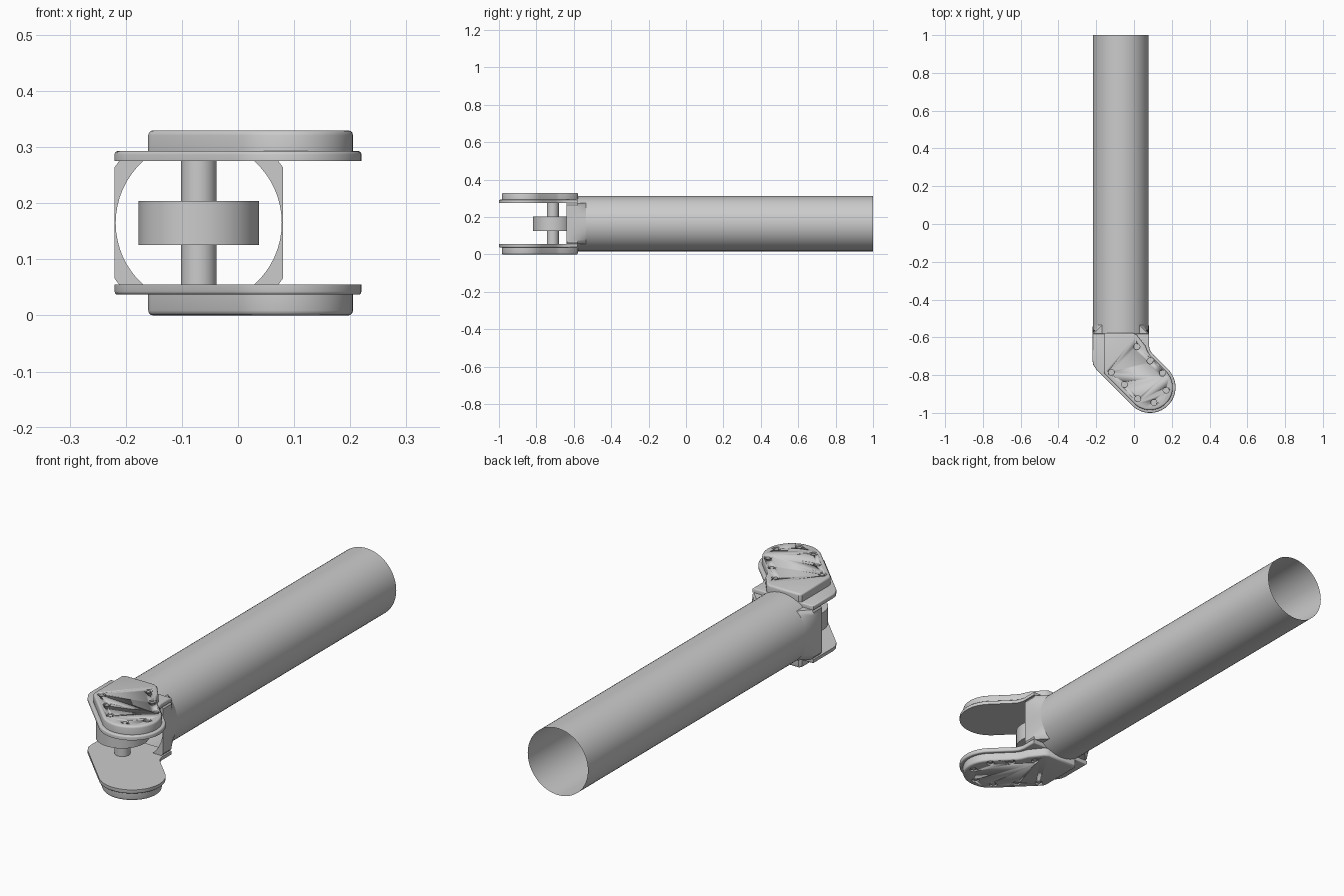
import bpy, bmesh
from math import sin, cos, pi, radians, asin
from mathutils import Matrix, Vector

if "Cube" in bpy.data.objects:
    bpy.data.objects.remove(bpy.data.objects["Cube"])

MID = 0.165                      # mid height of the whole arm
TUBE_X, TUBE_R = -0.07, 0.148
GAP = 0.11                       # half the clear height between the plates
BACK, MOUTH = -0.58, -0.64       # rear and front of the collar
TIP = Vector((0.085, -0.865))    # centre of the rounded fork end


def finish(name, bm, angle=35):
    bmesh.ops.recalc_face_normals(bm, faces=bm.faces)
    mesh = bpy.data.meshes.new(name)
    bm.to_mesh(mesh)
    bm.free()
    obj = bpy.data.objects.new(name, mesh)
    bpy.context.collection.objects.link(obj)
    bpy.ops.object.select_all(action='DESELECT')
    obj.select_set(True)
    bpy.context.view_layer.objects.active = obj
    bpy.ops.object.shade_smooth_by_angle(angle=radians(angle))
    return obj


def cylinder(bm, loc, radius, depth, sides, caps=True, turn=Matrix()):
    bmesh.ops.create_cone(bm, cap_ends=caps, segments=sides, radius1=radius, radius2=radius,
                          depth=depth, matrix=Matrix.Translation(loc) @ turn)


def arc(centre, radius, start, end, steps):
    angles = [start + (end - start) * i / steps for i in range(steps + 1)]
    return [(centre[0] + radius * cos(a), centre[1] + radius * sin(a)) for a in angles]


def slab(name, outline, inner, outer, side, bevel):
    """Extruded outline whose outward-facing rim is rounded."""
    bm = bmesh.new()
    base = bm.faces.new([bm.verts.new((x, y, MID + side * inner)) for x, y in outline])
    ext = bmesh.ops.extrude_face_region(bm, geom=[base], use_keep_orig=True)["geom"]
    verts = [g for g in ext if isinstance(g, bmesh.types.BMVert)]
    bmesh.ops.translate(bm, verts=verts, vec=(0, 0, side * (outer - inner)))
    rim = [g for g in ext if isinstance(g, bmesh.types.BMEdge)]
    bmesh.ops.bevel(bm, geom=rim, offset=bevel, segments=3, profile=0.5, affect='EDGES')
    return finish(name, bm)


# Open thin-walled tube
bm = bmesh.new()
cylinder(bm, (TUBE_X, (1 + BACK) / 2, MID), TUBE_R, 1 - BACK, 64, False, Matrix.Rotation(pi / 2, 4, 'X'))
finish("tube", bm)

# Collar cheeks: square outside, round bore, tapering back onto the tube
limit = asin(GAP / TUBE_R)
bore = arc((0, 0), TUBE_R, -limit, limit, 16)
square = [(0.15, z) for x, z in bore]
square[0], square[-1] = (0.142, -GAP), (0.142, GAP)
square = [bore[0]] + square + [bore[-1]]
flare = [bore[0]] + bore + [bore[-1]]
for label, side in (("left", 1), ("right", -1)):
    bm = bmesh.new()

    def ring(points, y):
        return [bm.verts.new((TUBE_X + side * x, y, MID + z)) for x, z in points]

    front, rear, tail = ring(square, MOUTH), ring(square, BACK), ring(flare, BACK + 0.045)
    inner_front, inner_rear = ring(bore, MOUTH), ring(bore, BACK)
    for a, b in ((front, rear), (rear, tail), (inner_front, inner_rear)):
        for i in range(len(a) - 1):
            bm.faces.new((a[i], a[i + 1], b[i + 1], b[i]))
    for i in range(len(bore) - 1):
        bm.faces.new((front[i + 1], front[i + 2], inner_front[i + 1], inner_front[i]))
    for end, j in ((0, 0), (-1, -2)):
        bm.faces.new((front[end], front[1 if end == 0 else j], inner_front[end]))
    bmesh.ops.remove_doubles(bm, verts=bm.verts, dist=0.0001)
    finish(label + "_collar_cheek", bm)

# Fork plates and screwed covers, mirrored above and below
plate_outline = arc(TIP, 0.135, -0.75 * pi, 0.25 * pi, 28) + [
    (0.105, -0.695), (0.088, -0.675), (0.08, -0.65), (0.08, BACK), (-0.22, BACK),
    (-0.22, -0.72), (-0.216, -0.745), (-0.2, -0.77)]
cover_outline = arc(TIP, 0.12, -0.75 * pi, 0.25 * pi, 28) + [
    (0.085, -0.695), (0.072, -0.675), (0.06, -0.645), (0.015, -0.588), (-0.005, -0.577),
    (-0.15, -0.577), (-0.16, -0.587), (-0.16, -0.78), (-0.155, -0.795)]
screws = [(0.015, -0.65), (0.085, -0.725), (0.15, -0.79), (0.17, -0.88),
          (0.105, -0.945), (0.02, -0.925), (-0.05, -0.85), (-0.12, -0.785)]

for label, side in (("upper", 1), ("lower", -1)):
    slab(label + "_fork_plate", plate_outline, GAP, 0.128, side, 0.006)
    cover = slab(label + "_cover", cover_outline, 0.128, 0.165, side, 0.009)

    # Countersunk holes
    bm = bmesh.new()
    for x, y in screws:
        cylinder(bm, (x, y, MID + side * 0.165), 0.016, 0.016, 20)
    cutter = finish(label + "_hole_cutter", bm)
    cutter.hide_render = True
    cutter.hide_set(True)
    cut = cover.modifiers.new("screw_holes", 'BOOLEAN')
    cut.object, cut.operation, cut.solver = cutter, 'DIFFERENCE', 'EXACT'

    # Hexagonal screw heads sitting in the holes
    bm = bmesh.new()
    for x, y in screws:
        cylinder(bm, (x, y, MID + side * 0.158), 0.010, 0.010, 6)
    finish(label + "_cover_screws", bm)

# Pivot shaft and roller between the plates
pivot = (TUBE_X, -0.712, MID)
bm = bmesh.new()
cylinder(bm, pivot, 0.032, 2 * GAP, 24)
finish("pivot_shaft", bm)

bm = bmesh.new()
cylinder(bm, pivot, 0.107, 0.078, 32)
finish("pivot_roller", bm)
